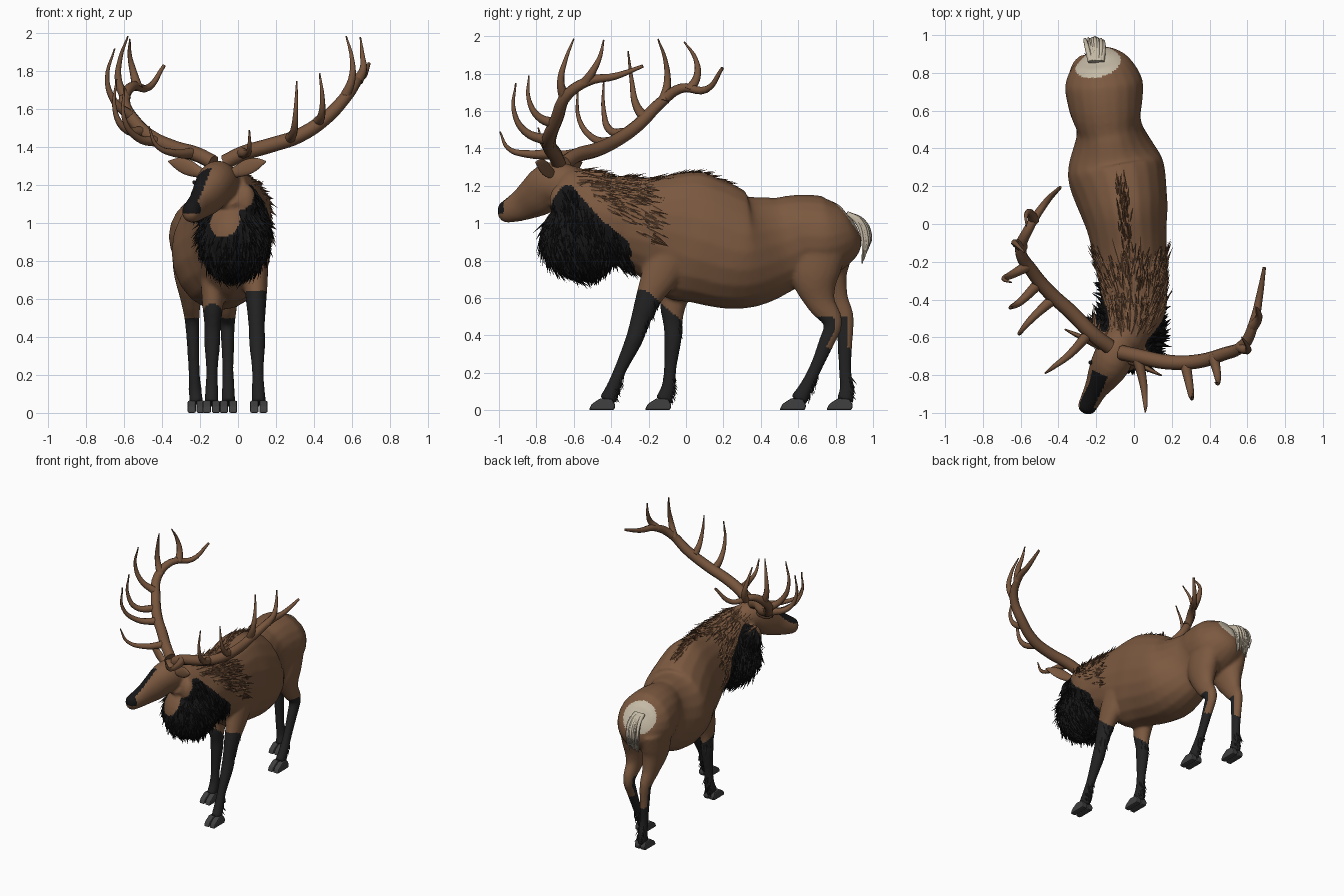
import bpy, bmesh, math, random
from mathutils import Vector as V

random.seed(4)
if "Cube" in bpy.data.objects:
    bpy.data.objects.remove(bpy.data.objects["Cube"])


def material(name, *rgb):
    m = bpy.data.materials.new(name)
    m.use_nodes = True
    m.diffuse_color = (*rgb, 1)
    bsdf = m.node_tree.nodes["Principled BSDF"]
    bsdf.inputs["Base Color"].default_value = (*rgb, 1)
    bsdf.inputs["Roughness"].default_value = 0.8
    return m


COAT = material("coat brown", .2, .1, .051)
LEG = material("leg black", .016, .016, .017)
MANE = material("mane black", .008, .008, .009)
HOOF = material("hoof grey", .05, .05, .05)
CREAM = material("rump cream", .56, .49, .38)
SHADE = material("tail shade", .38, .32, .24)
TUFT = material("tuft dark brown", .12, .056, .027)
ANTLER = material("antler brown", .185, .091, .046)

# Frame of the turned head
CENTRE, SIDE, AHEAD = V((-.11, -.68, 1.26)), V((.9, -.43, 0)), V((-.43, -.9, 0))


def add_object(name, bm, *mats):
    me = bpy.data.meshes.new(name)
    bmesh.ops.recalc_face_normals(bm, faces=bm.faces)
    bm.to_mesh(me)
    bm.free()
    for m in mats:
        me.materials.append(m)
    ob = bpy.data.objects.new(name, me)
    bpy.context.collection.objects.link(ob)
    return ob


def smooth(ob):
    ob.data.polygons.foreach_set("use_smooth", [True] * len(ob.data.polygons))


def ball(bm, centre, radii):
    made = bmesh.ops.create_uvsphere(bm, u_segments=24, v_segments=16, radius=1)
    for v in made["verts"]:
        v.co = V(centre) + V([a * r for a, r in zip(v.co, radii)])


def catmull(rows, steps=5):
    """Smooth rows of numbers by spline interpolation."""
    pts, out = [rows[0], *rows, rows[-1]], []
    for a, b, c, d in zip(pts, pts[1:], pts[2:], pts[3:]):
        for i in range(steps):
            t = i / steps
            out.append([q + t / 2 * (r - p + t * (2*p - 5*q + 4*r - s + t * (3*(q - r) + s - p)))
                        for p, q, r, s in zip(a, b, c, d)])
    return out + [list(rows[-1])]


def loft(bm, rows, ref=(1, 0, 0), sides=20):
    """Elliptical tube through rows of x, y, z, side radius, height radius."""
    rows = catmull(rows)
    pos = [V(r[:3]) for r in rows]
    rings = []
    for i, r in enumerate(rows):
        t = (pos[min(i + 1, len(pos) - 1)] - pos[max(i - 1, 0)]).normalized()
        u = (V(ref) - t * V(ref).dot(t)).normalized()
        w = t.cross(u)
        angles = [math.tau * k / sides for k in range(sides)]
        rings.append([bm.verts.new(pos[i] + u * r[3] * math.cos(a) + w * r[4] * math.sin(a)) for a in angles])
    for a, b in zip(rings, rings[1:]):
        for k in range(sides):
            n = (k + 1) % sides
            bm.faces.new((a[k], a[n], b[n], b[k]))
    bm.faces.new(rings[0][::-1])
    bm.faces.new(rings[-1])


def curves(name, strands, mat):
    """Round tapering strands: each is (points, start radius, end radius, taper power)."""
    cu = bpy.data.curves.new(name, 'CURVE')
    cu.dimensions, cu.bevel_depth, cu.bevel_resolution = '3D', 1, 2
    cu.use_fill_caps, cu.resolution_u = True, 5
    for pts, r0, r1, power in strands:
        sp = cu.splines.new('BEZIER')
        sp.bezier_points.add(len(pts) - 1)
        for i, (bp, p) in enumerate(zip(sp.bezier_points, pts)):
            bp.co = p
            bp.handle_left_type = bp.handle_right_type = 'AUTO'
            bp.radius = r0 + (r1 - r0) * (i / (len(pts) - 1)) ** power
    cu.materials.append(mat)
    ob = bpy.data.objects.new(name, cu)
    bpy.context.collection.objects.link(ob)


# Trunk, neck and head
bm = bmesh.new()
loft(bm, [(-.18, .91, .97, .04, .06), (-.17, .86, .95, .145, .15), (-.16, .75, .93, .205, .21),
          (-.15, .62, .93, .195, .225), (-.13, .5, .89, .175, .26), (-.1, .3, .85, .255, .31),
          (-.055, .1, .905, .235, .34), (-.035, -.03, .94, .21, .345), (-.015, -.2, .98, .19, .27),
          (-.005, -.34, 1, .175, .23)])
loft(bm, [(-.01, -.2, 1, .17, .24), (0, -.42, 1.04, .175, .22), (-.02, -.55, 1.12, .135, .18),
          (-.06, -.66, 1.19, .1, .12)])
loft(bm, [(-.06, -.6, 1.2, .09, .1), (-.11, -.71, 1.21, .105, .12), (-.155, -.79, 1.15, .09, .115),
          (-.2, -.87, 1.1, .063, .088), (-.235, -.94, 1.068, .053, .067), (-.255, -.98, 1.055, .046, .053),
          (-.264, -1, 1.05, .022, .025)])
# Throat mass under the neck, and its upper corners behind the cheeks
ball(bm, (-.02, -.555, .918), (.185, .225, .215))
for side in (1, -1):
    ball(bm, CENTRE + SIDE * side * .135 - AHEAD * .07 - V((0, 0, .145)), (.055, .055, .09))

# Legs: x at the top, x at the foot, then (y, z) down the limb
FRONT = [(.07, .13), (.065, .1), (.055, .07), (.043, .052), (.043, .047), (.031, .034), (.035, .038), (.037, .048)]
HIND = [(.09, .15), (.085, .13), (.055, .08), (.04, .052), (.034, .042), (.03, .034), (.034, .038), (.037, .048)]
LEGS = {
    "front_left": (.09, .11, FRONT, [(-.05, .9), (-.14, .72), (-.2, .6), (-.25, .46), (-.28, .37),
                                     (-.35, .22), (-.39, .12), (-.42, .05)]),
    "front_right": (-.13, -.14, FRONT, [(0, .88), (-.04, .7), (-.07, .56), (-.07, .46), (-.07, .38),
                                        (-.085, .22), (-.095, .12), (-.12, .05)]),
    "hind_left": (-.06, -.05, HIND, [(.72, .9), (.69, .72), (.72, .58), (.785, .47), (.75, .36),
                                     (.69, .22), (.64, .12), (.6, .05)]),
    "hind_right": (-.26, -.22, HIND, [(.75, .9), (.74, .74), (.79, .6), (.845, .5), (.85, .38),
                                      (.85, .22), (.86, .12), (.85, .05)]),
}
for x0, x1, radii, path in LEGS.values():
    n = len(path) - 1
    loft(bm, [(x0 + (x1 - x0) * i / n, *p, *r) for i, (p, r) in enumerate(zip(path, radii))])

# Fuse the parts into one smooth skin
raw = add_object("body_blockout", bm)
rm = raw.modifiers.new("fuse", 'REMESH')
rm.mode, rm.voxel_size = 'VOXEL', .011
sm = raw.modifiers.new("relax", 'SMOOTH')
sm.factor, sm.iterations = .5, 7
skin = bpy.data.meshes.new_from_object(raw.evaluated_get(bpy.context.evaluated_depsgraph_get()))
bpy.data.objects.remove(raw)
skin.materials.clear()
for m in (COAT, LEG, MANE, CREAM):
    skin.materials.append(m)
body = bpy.data.objects.new("body", skin)
bpy.context.collection.objects.link(body)
smooth(body)


# Coat markings by position
def marking(c, n):
    x, y, z = c
    if y > .45 and z < .5:
        return 0 if z > .33 and n.y > .2 else 1
    if y < -.02 and z < min(.46 - .85 * y, .645):
        return 1
    across, along = (c - CENTRE).dot(SIDE), (c - CENTRE).dot(AHEAD)
    if y < -.975 and z > 1.05 or (along > .13 and n.z > .4 and z > 1.05 and -.07 < across < .032):
        return 2
    turned = y + .43 * x
    if -.63 - (1.2 - z) * .62 < turned and y < -.3 and z < min(.68 - .9 * turned, 1.2):
        return 2
    return 3 if (c - V((-.205, .9, 1.05))).length < .14 else 0


for p in skin.polygons:
    p.material_index = marking(p.center, p.normal)


# Shaggy hair: thin spikes rooted on chosen skin faces
def tufts(name, rule, count, flow, lift, length, width, mat):
    faces = [p for p in skin.polygons if rule(p.center, p.normal, p.material_index)]
    bm = bmesh.new()
    for p in random.sample(faces, min(count, len(faces))):
        jitter = V([random.uniform(-.22, .22) for _ in range(3)])
        f = V(flow)
        d = ((f - p.normal * f.dot(p.normal)).normalized() + p.normal * lift + jitter).normalized()
        s = d.cross(p.normal).normalized() * width
        up = s.cross(d).normalized() * width * .6
        root = p.center - p.normal * width * .4
        tip = bm.verts.new(root + d * length * random.uniform(.6, 1.2))
        base = [bm.verts.new(root + o) for o in (s, up, -s, -up)]
        for a, b in zip(base, base[1:] + base[:1]):
            bm.faces.new((a, b, tip))
    add_object(name, bm, mat)


def ruff(c, n, m):
    return m == 0 and -.6 < c.y < -.17 and c.z > .74 - .8 * c.y and n.z > -.2


tufts("throat_mane", lambda c, n, m: m == 2 and (c - CENTRE).dot(AHEAD) < .125 and c.z < 1.18,
      950, (0, .25, -1), .2, .095, .013, MANE)
tufts("neck_ruff", ruff, 380, (0, 1, -.45), .14, .1, .013, COAT)
tufts("neck_ruff_dark", ruff, 110, (0, 1, -.45), .13, .09, .008, TUFT)
tufts("spine_crest", lambda c, n, m: -.3 < c.y < .22 and c.z > 1.1 and abs(c.x + .05 + c.y * .1) < .032,
      120, (0, 1, 0), .1, .075, .009, TUFT)
tufts("fetlock_hair", lambda c, n, m: m == 1 and .07 < c.z < .19 and n.y > .35, 110, (0, .4, -1), .35, .045, .008, LEG)
tufts("leg_hair", lambda c, n, m: m == 1 and c.z > .4 and n.y > .3, 40, (0, .2, -1), .15, .05, .008, LEG)

# Cloven hooves: a bevelled wedge for each toe
OUTLINE = [(-.085, 0), (.05, 0), (.058, .025), (.04, .06), (-.02, .065), (-.07, .033)]
for name, (x0, x, radii, path) in LEGS.items():
    bm = bmesh.new()
    for lo, hi in ((.002, .046), (-.046, -.002)):
        a, b = [[bm.verts.new((x + w, path[-1][0] - .015 + y, z)) for y, z in OUTLINE] for w in (lo, hi)]
        bm.faces.new(a)
        bm.faces.new(b[::-1])
        for k in range(len(a)):
            j = (k + 1) % len(a)
            bm.faces.new((a[k], b[k], b[j], a[j]))
    hoof = add_object(name + "_hoof", bm, HOOF)
    bv = hoof.modifiers.new("bevel", 'BEVEL')
    bv.width, bv.segments = .009, 2

# Ears and eyes, mirrored across the turned head
LEAF = [(.06, 0, .018, .018), (.11, .01, .03, .02), (.17, .033, .041, .016), (.23, .053, .032, .011), (.285, .065, .004, .004)]
for side, label in ((1, "left"), (-1, "right")):
    bm = bmesh.new()
    loft(bm, [(*(CENTRE + SIDE * side * d + V((0, 0, h))), r, t) for d, h, r, t in LEAF], ref=(0, 0, 1))
    smooth(add_object(label + "_ear", bm, COAT))
    bm = bmesh.new()
    ball(bm, CENTRE + AHEAD * .1 + SIDE * side * .085 - V((0, 0, .045)), (.011, .011, .011))
    smooth(add_object(label + "_eye", bm, MANE))


# Antlers: main beam first, then the tines from brow to crown
def antler(name, beam, *tines):
    curves(name, [(beam, .04, .009, 2.7)] + [(t, .03, .004, .9) for t in tines], ANTLER)


antler("left_antler",
       [(-.07, -.68, 1.32), (.02, -.7, 1.365), (.17, -.73, 1.41), (.32, -.73, 1.46), (.47, -.69, 1.56),
        (.58, -.64, 1.68), (.635, -.52, 1.76), (.665, -.38, 1.785), (.69, -.23, 1.84)],
       [(.02, -.71, 1.37), (.05, -.85, 1.37), (.06, -.95, 1.4), (.06, -.995, 1.49)],
       [(.27, -.73, 1.44), (.295, -.86, 1.49), (.305, -.92, 1.6), (.31, -.91, 1.75)],
       [(.42, -.7, 1.53), (.44, -.79, 1.57), (.445, -.84, 1.66), (.43, -.84, 1.79)],
       [(.56, -.65, 1.66), (.6, -.67, 1.76), (.6, -.645, 1.87), (.57, -.6, 1.985)],
       [(.63, -.54, 1.75), (.66, -.5, 1.81), (.655, -.46, 1.89), (.645, -.44, 1.98)])
antler("right_antler",
       [(-.13, -.65, 1.32), (-.21, -.59, 1.36), (-.33, -.47, 1.395), (-.45, -.36, 1.45), (-.54, -.25, 1.53),
        (-.6, -.14, 1.64), (-.56, -.03, 1.72), (-.47, .11, 1.715), (-.39, .195, 1.83)],
       [(-.23, -.57, 1.37), (-.34, -.69, 1.37), (-.43, -.76, 1.41), (-.47, -.79, 1.51)],
       [(-.42, -.39, 1.43), (-.53, -.49, 1.45), (-.6, -.57, 1.55), (-.6, -.58, 1.72)],
       [(-.5, -.31, 1.48), (-.6, -.41, 1.5), (-.65, -.44, 1.6), (-.64, -.44, 1.76)],
       [(-.56, -.22, 1.56), (-.65, -.27, 1.64), (-.69, -.29, 1.76), (-.65, -.31, 1.92)],
       [(-.59, -.12, 1.65), (-.63, -.1, 1.75), (-.62, -.11, 1.87), (-.58, -.15, 1.985)],
       [(-.53, .02, 1.71), (-.55, .06, 1.79), (-.57, .05, 1.88), (-.57, -.01, 1.97)])


# Tail: bundles of drooping strands
def tail(name, count, radius, mat):
    strands = []
    for _ in range(count):
        s, k = random.uniform(-1, 1), random.uniform(-1, 1)
        strands.append(([(-.2 + s * .03, .86, 1.05), (-.205 + s * .045, .93 + k * .02, 1.01),
                         (-.21 + s * .05, .965 + k * .025, .92), (-.21 + s * .045, .96 + k * .02, .83 + k * .05)],
                        radius, .003, 1.4))
    curves(name, strands, mat)


tail("tail", 28, .015, CREAM)
tail("tail_dark_strands", 12, .009, SHADE)
